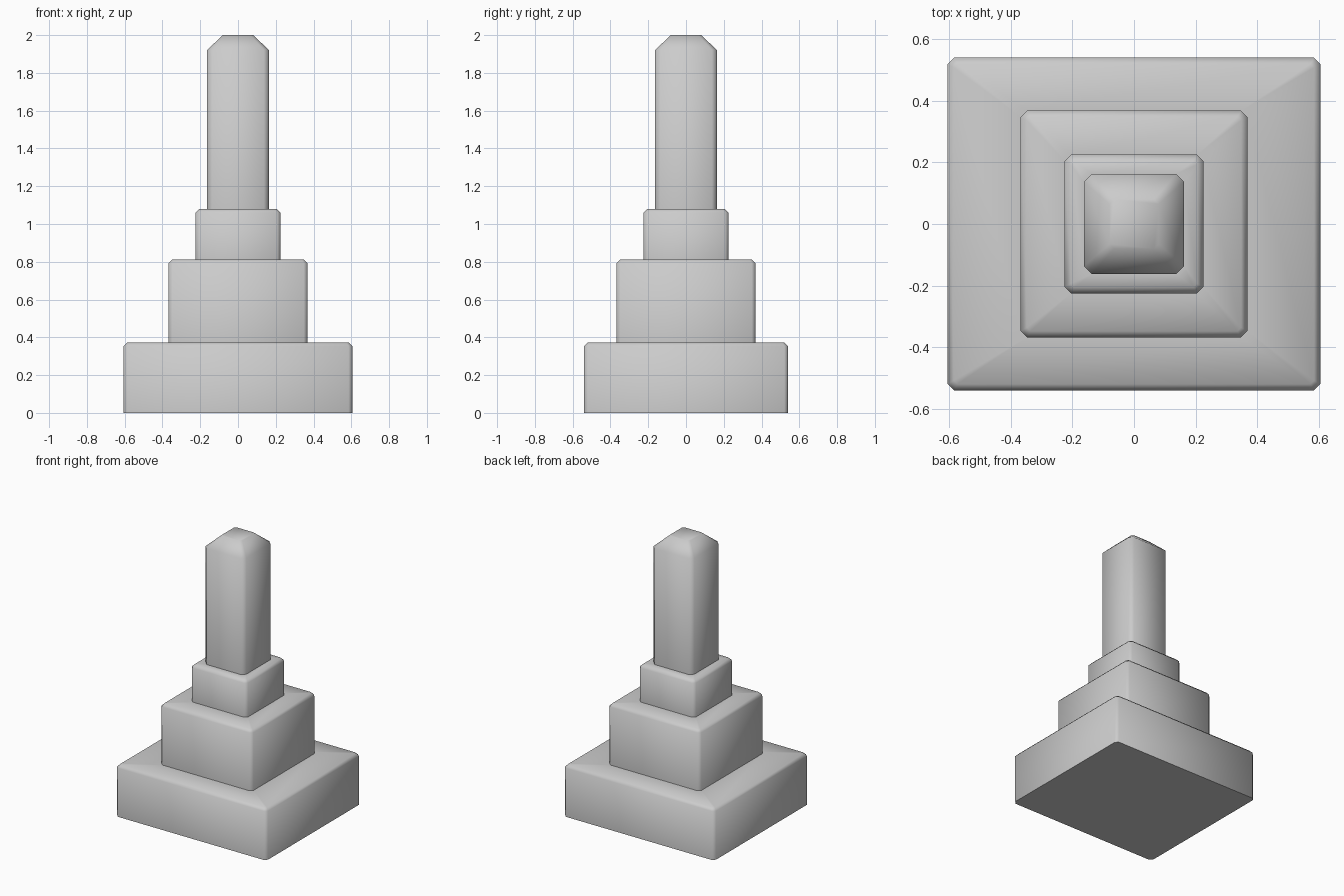
import bpy, bmesh, math

if "Cube" in bpy.data.objects:
    bpy.data.objects.remove(bpy.data.objects["Cube"])


def octagon(hx, hy, c, z):
    """Rectangle with chamfered corners at height z."""
    return [(hx, -hy + c, z), (hx, hy - c, z), (hx - c, hy, z), (-hx + c, hy, z),
            (-hx, hy - c, z), (-hx, -hy + c, z), (-hx + c, -hy, z), (hx - c, -hy, z)]


# Stepped outline: half width, half depth, corner chamfer, height
rings = []
for hx, hy, z0, z1 in [(0.605, 0.54, 0.0, 0.373),      # base
                       (0.368, 0.368, 0.373, 0.813),   # middle block
                       (0.225, 0.225, 0.813, 1.08)]:   # upper block
    c = 0.02
    rings += [(hx, hy, c, z0), (hx, hy, c, z1 - c), (hx - c, hy - c, c * 0.6, z1)]
# Shaft and sloped tip
rings += [(0.163, 0.163, 0.026, 1.08), (0.163, 0.163, 0.026, 1.922),
          (0.08, 0.08, 0.015, 2.0)]

# Loft the rings into one closed pillar
bm = bmesh.new()
loops = [[bm.verts.new(p) for p in octagon(*r)] for r in rings]
for a, b in zip(loops, loops[1:]):
    for i in range(8):
        j = (i + 1) % 8
        bm.faces.new((a[i], a[j], b[j], b[i]))
bm.faces.new(loops[0][::-1])
bm.faces.new(loops[-1])
bmesh.ops.recalc_face_normals(bm, faces=bm.faces)

mesh = bpy.data.meshes.new("stepped_pillar")
bm.to_mesh(mesh)
bm.free()
pillar = bpy.data.objects.new("stepped_pillar", mesh)
bpy.context.collection.objects.link(pillar)

# Soft chamfers, crisp inner corners
bpy.context.view_layer.objects.active = pillar
pillar.select_set(True)
bpy.ops.object.shade_smooth_by_angle(angle=math.radians(60))
